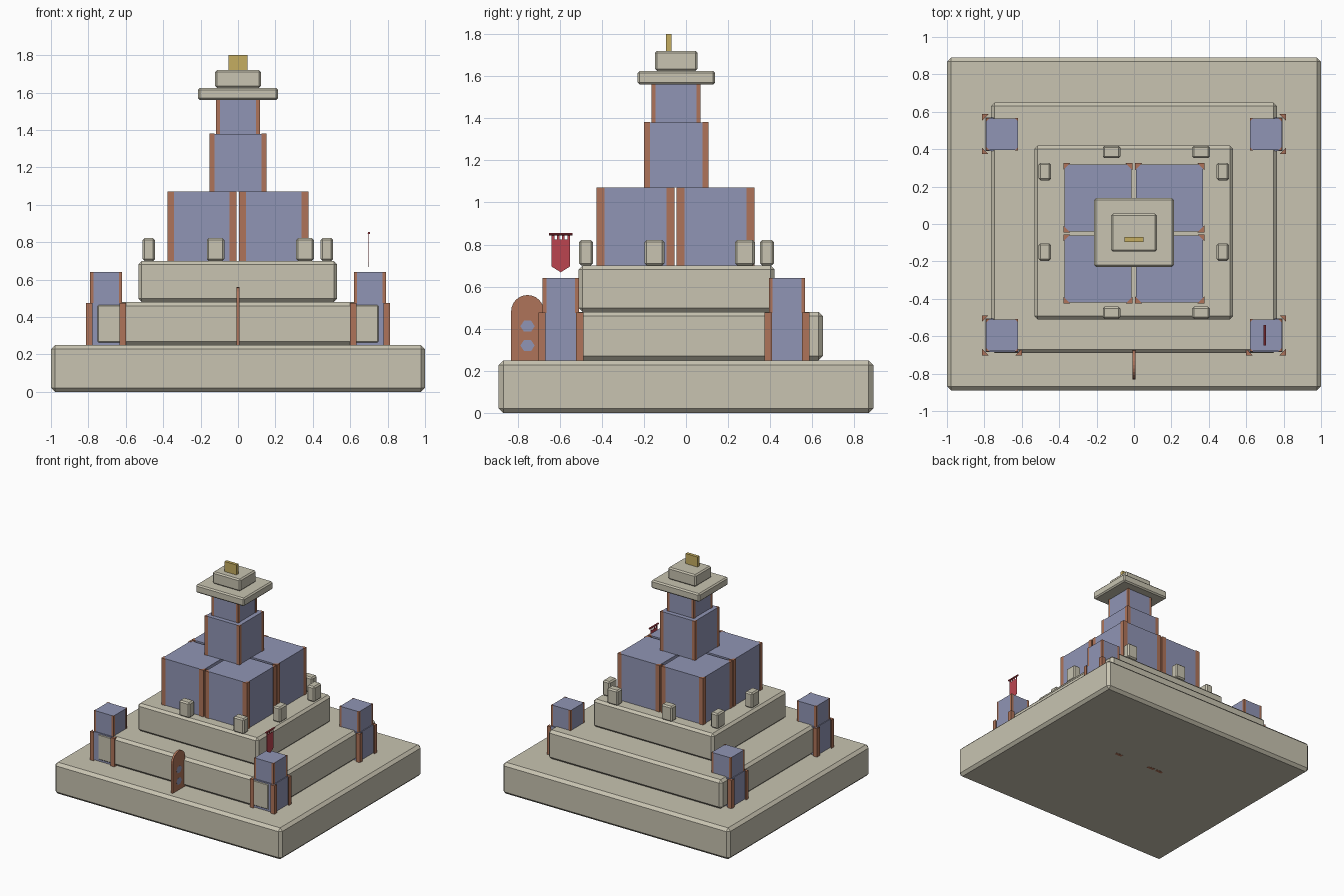
import bpy, bmesh, math

old = bpy.data.objects.get("Cube")
if old:
    bpy.data.objects.remove(old, do_unlink=True)


def material(name, rgb):
    m = bpy.data.materials.new(name)
    m.use_nodes = True
    m.diffuse_color = (*rgb, 1)
    m.node_tree.nodes["Principled BSDF"].inputs["Base Color"].default_value = (*rgb, 1)
    return m


STONE = material("pale stone", (0.58, 0.55, 0.44))
BLUE = material("slate blue", (0.28, 0.30, 0.46))
CLAY = material("terracotta", (0.43, 0.175, 0.10))
RED = material("banner red", (0.50, 0.06, 0.08))
GOLD = material("gold", (0.56, 0.42, 0.12))


def finish(name, bm, mat):
    bmesh.ops.recalc_face_normals(bm, faces=bm.faces)
    me = bpy.data.meshes.new(name)
    bm.to_mesh(me)
    bm.free()
    me.materials.append(mat)
    ob = bpy.data.objects.new(name, me)
    bpy.context.collection.objects.link(ob)
    return ob


def box(name, x, y, z, mat, bevel=0):
    """Box from (min, max) ranges with optional chamfered edges."""
    bm = bmesh.new()
    bmesh.ops.create_cube(bm, size=1)
    for v in bm.verts:
        v.co = [r[0] + (c + 0.5) * (r[1] - r[0]) for c, r in zip(v.co, (x, y, z))]
    if bevel:
        bmesh.ops.bevel(bm, geom=bm.edges[:], offset=bevel, segments=1, affect='EDGES')
    return finish(name, bm, mat)


def prism(bm, points, depth):
    """Extrude a closed polygon along a vector."""
    face = bm.faces.new([bm.verts.new(p) for p in points])
    res = bmesh.ops.extrude_face_region(bm, geom=[face], use_keep_orig=True)
    verts = [g for g in res["geom"] if isinstance(g, bmesh.types.BMVert)]
    bmesh.ops.translate(bm, verts=verts, vec=depth)


def tower(name, cx, cy, half, z0, z1, arm, inset):
    """Blue block with a wedge-shaped strip on each corner."""
    b = half - inset
    box(name + "_block", (cx - b, cx + b), (cy - b, cy + b), (z0, z1), BLUE)
    bm = bmesh.new()
    for sx in (-1, 1):
        for sy in (-1, 1):
            shape = [(half, half), (half - arm, half), (half, half - arm)]
            prism(bm, [(cx + sx * px, cy + sy * py, z0) for px, py in shape],
                  (0, 0, z1 - z0 + 0.001))
    finish(name + "_corner_strips", bm, CLAY)


# Stepped stone terraces
box("base_terrace", (-1, 1), (-0.89, 0.89), (0, 0.25), STONE, 0.022)
box("middle_terrace", (-0.765, 0.765), (-0.69, 0.65), (0.25, 0.48), STONE, 0.02)
box("upper_terrace", (-0.533, 0.53), (-0.51, 0.42), (0.48, 0.70), STONE, 0.018)

# Corner turrets, two stacked blocks each
for sx, side in ((-1, "right"), (1, "left")):
    for cy, end in ((-0.595, "front"), (0.48, "back")):
        label = f"{end}_{side}_turret"
        tower(label + "_lower", sx * 0.705, cy, 0.107, 0.25, 0.475, 0.035, 0.017)
        tower(label + "_upper", sx * 0.705, cy, 0.086, 0.475, 0.64, 0.018, 0.002)

# Four main blocks and the two-stage central shaft
for cx, side in ((-0.193, "right"), (0.191, "left")):
    for cy, end in ((-0.24, "front"), (0.14, "back")):
        tower(f"{end}_{side}_keep", cx, cy, 0.185, 0.70, 1.07, 0.037, 0.006)
tower("shaft_lower", 0, -0.047, 0.153, 1.07, 1.38, 0.028, 0.004)
tower("shaft_upper", 0, -0.047, 0.117, 1.38, 1.56, 0.02, 0.003)

# Roof slabs and gold finial
box("roof_slab", (-0.213, 0.213), (-0.23, 0.138), (1.56, 1.625), STONE, 0.01)
box("roof_cap", (-0.122, 0.122), (-0.148, 0.055), (1.625, 1.72), STONE, 0.01)
box("finial", (-0.052, 0.052), (-0.095, -0.07), (1.72, 1.80), GOLD)

# Merlons round the upper terrace
for i, x in enumerate((-0.12, 0.358)):
    for y in (-0.475, 0.385):
        box(f"merlon_x{i}", (x - 0.047, x + 0.047), (y - 0.033, y + 0.033),
            (0.70, 0.822), STONE, 0.01)
for i, y in enumerate((-0.15, 0.28)):
    for x in (-0.477, 0.475):
        box(f"merlon_y{i}", (x - 0.033, x + 0.033), (y - 0.047, y + 0.047),
            (0.70, 0.822), STONE, 0.01)

# Arched door slab, standing edge-on to the front
door_y, spring, r = -0.753, 0.482, 0.078
outline = [(-0.008, door_y - r, 0.25), (-0.008, door_y + r, 0.25)]
for k in range(13):
    a = math.pi * k / 12
    outline.append((-0.008, door_y + r * math.cos(a), spring + r * math.sin(a)))
bm = bmesh.new()
prism(bm, outline, (0.016, 0, 0))
finish("arched_door", bm, CLAY)

# Hexagonal door panes, thin on both faces
bm = bmesh.new()
for z in (0.412, 0.32):
    for x in (-0.009, 0.007):
        ring = [(x, door_y + 0.034 * math.cos(k * math.pi / 3),
                 z + 0.03 * math.sin(k * math.pi / 3)) for k in range(6)]
        prism(bm, ring, (0.002, 0, 0))
finish("door_panes", bm, BLUE)

# Banner cloth with hanging tabs and a rod
cy = -0.595
bm = bmesh.new()
cloth = [(-0.043, 0.825), (0.043, 0.825), (0.043, 0.695), (0, 0.668), (-0.043, 0.695)]
prism(bm, [(0.699, cy + y, z) for y, z in cloth], (0.002, 0, 0))
for y in (-0.037, -0.012, 0.012, 0.037):
    tab = [(-0.006, 0.825), (0.006, 0.825), (0.006, 0.846), (-0.006, 0.846)]
    prism(bm, [(0.699, cy + y + dy, z) for dy, z in tab], (0.002, 0, 0))
finish("banner_cloth", bm, RED)
bm = bmesh.new()
rod = [(0.70 + 0.007 * math.cos(k * math.pi / 4), cy - 0.055,
        0.849 + 0.006 * math.sin(k * math.pi / 4)) for k in range(8)]
prism(bm, rod, (0, 0.11, 0))
finish("banner_rod", bm, RED)

# Small plates set flush in the underside
for x in (-0.12, -0.04, 0.28):
    box("underside_plate", (x - 0.03, x + 0.03), (0.14, 0.165), (-0.001, 0.004), CLAY)
